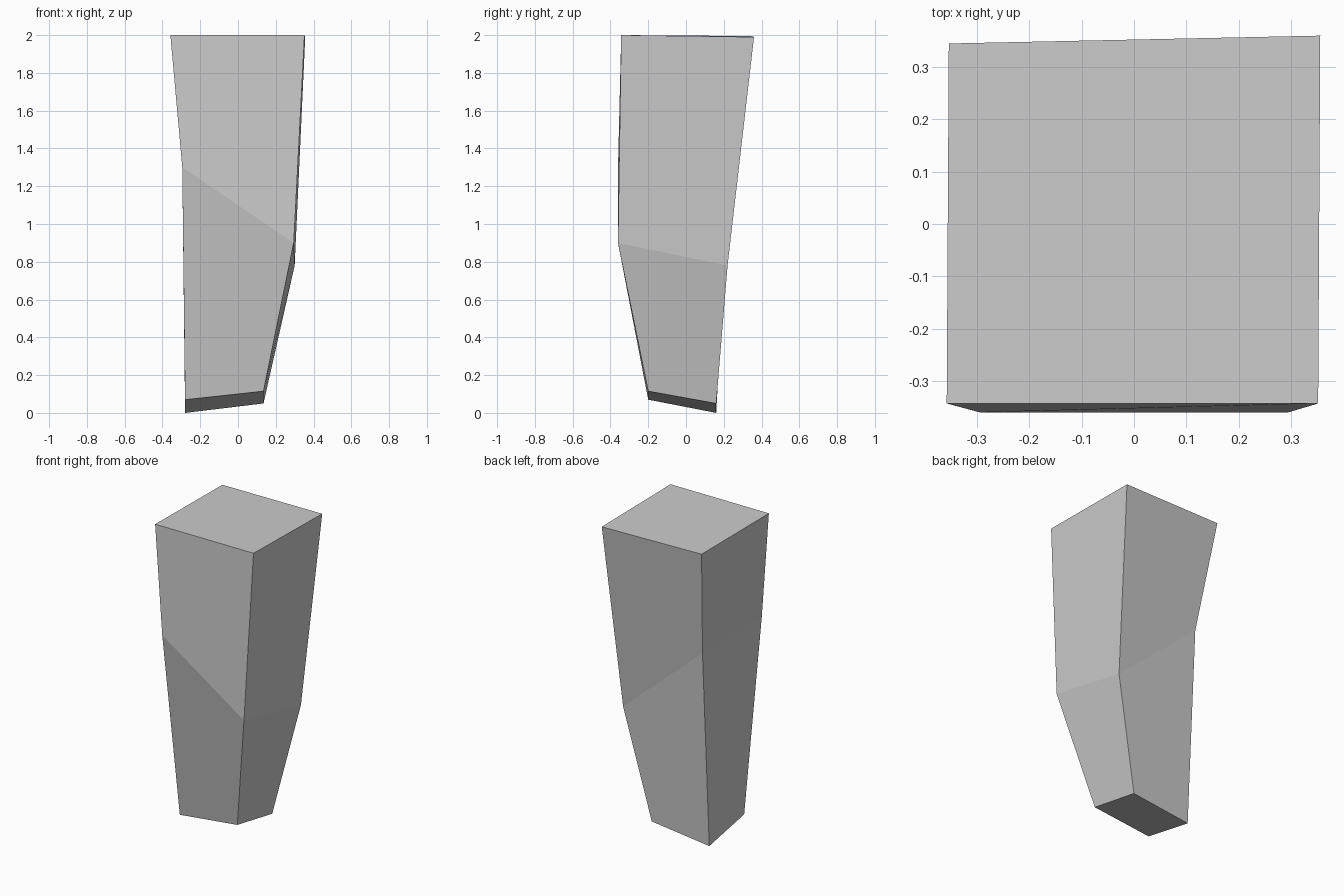
import bpy
import bmesh

if "Cube" in bpy.data.objects:
    bpy.data.objects.remove(bpy.data.objects["Cube"])

# Cross-sections from bottom to top; corners: front left, front right, back right, back left
SECTIONS = [
    [(-0.28, -0.20, 0.07), (0.135, -0.20, 0.115), (0.135, 0.16, 0.05), (-0.28, 0.16, 0.0)],
    [(-0.295, -0.36, 1.30), (0.295, -0.36, 0.90), (0.30, 0.22, 0.78), (-0.28, 0.23, 1.285)],
    [(-0.358, -0.343, 2.0), (0.352, -0.343, 2.0), (0.356, 0.36, 1.99), (-0.354, 0.345, 1.995)],
]


def loft(name, sections):
    """Skin a stack of cross-sections and cap both ends."""
    bm = bmesh.new()
    rings = [[bm.verts.new(co) for co in ring] for ring in sections]
    for low, high in zip(rings, rings[1:]):
        n = len(low)
        for i in range(n):
            j = (i + 1) % n
            bm.faces.new((low[i], low[j], high[j], high[i]))
    bm.faces.new(rings[0][::-1])
    bm.faces.new(rings[-1])
    bmesh.ops.recalc_face_normals(bm, faces=bm.faces[:])
    mesh = bpy.data.meshes.new(name)
    bm.to_mesh(mesh)
    bm.free()
    obj = bpy.data.objects.new(name, mesh)
    bpy.context.collection.objects.link(obj)
    return obj


# Bent, tapering stone block
loft("stone_pillar", SECTIONS)
